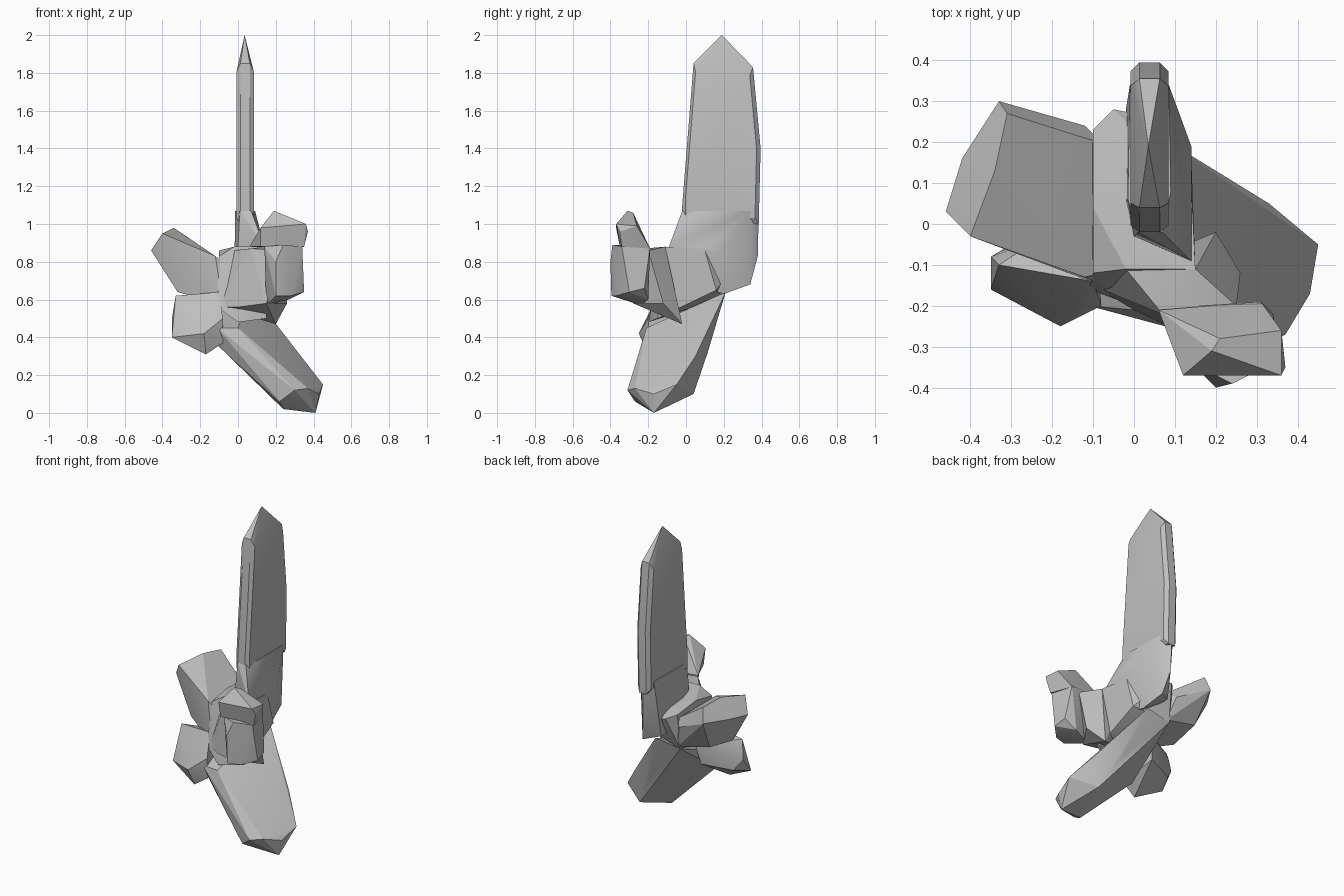
import bpy
import bmesh
from mathutils import Vector

# Remove only the default cube
default_cube = bpy.data.objects.get("Cube")
if default_cube is not None:
    bpy.data.objects.remove(default_cube, do_unlink=True)

# Single stone material
stone_colour = (.52, .52, .52, 1)
stone = bpy.data.materials.new("grey stone")
stone.use_nodes = True
stone.diffuse_color = stone_colour
shader = next(node for node in stone.node_tree.nodes if node.type == "BSDF_PRINCIPLED")
shader.inputs["Base Color"].default_value = stone_colour


def chunk(name, corners):
    """Make one faceted convex crystal piece from its corner points."""
    bm = bmesh.new()
    for corner in corners:
        bm.verts.new(corner)
    hull = bmesh.ops.convex_hull(bm, input=bm.verts[:], use_existing_faces=False)
    unused = {item for item in hull["geom_interior"] + hull["geom_unused"]
              if isinstance(item, bmesh.types.BMVert)}
    bmesh.ops.delete(bm, geom=list(unused), context="VERTS")
    bmesh.ops.dissolve_limit(bm, angle_limit=.03, verts=bm.verts[:], edges=bm.edges[:])
    bmesh.ops.recalc_face_normals(bm, faces=bm.faces[:])
    mesh = bpy.data.meshes.new(name)
    bm.to_mesh(mesh)
    bm.free()
    mesh.materials.append(stone)
    piece = bpy.data.objects.new(name, mesh)
    bpy.context.collection.objects.link(piece)
    bpy.ops.object.select_all(action="DESELECT")
    piece.select_set(True)
    bpy.context.view_layer.objects.active = piece
    bpy.ops.object.shade_smooth_by_angle(angle=.4)
    return piece


def double_edged(outline, centre_x, rim_half, face_half, shrink):
    """Corners of an upright slab with a narrow rim and two raised flat faces."""
    middle = sum((Vector(point) for point in outline), Vector((0, 0))) / len(outline)
    corners = []
    for side in (-1, 1):
        for point in outline:
            inner = Vector(point).lerp(middle, shrink)
            corners.append((centre_x + side * rim_half, *point))
            corners.append((centre_x + side * face_half, *inner))
    return corners


# Tall blade standing on the core, with a single sharp tip
blade_outline = [(-.02, 1), (-.02, 1.1), (-.005, 1.35), (.04, 1.85), (.355, 1.83),
                 (.395, 1.4), (.385, 1)]
blade_tip = (.035, .19, 2)
chunk("tall_blade", double_edged(blade_outline, .038, .025, .046, .09) + [blade_tip])

# Flared root under the blade
chunk("blade_root", [
    (.01, -.02, 1.07), (.07, -.02, 1.07), (-.015, .06, 1.07), (.09, .08, 1.07),
    (.085, .34, 1.07), (-.01, .34, 1.07), (.035, .385, 1.07),
    (.14, .19, .85), (.14, .12, .88), (.14, -.09, .88), (0, -.03, .89),
    (.04, .38, .83), (.07, .34, .68), (.1, .2, .63), (-.02, .28, .7),
    (-.02, .05, .7), (.1, -.05, .7)])

# Central core joining all the crystals
chunk("core", [
    (-.1, -.12, .83), (-.02, -.11, .88), (.15, -.11, .88), (.14, .1, .86),
    (-.1, .04, .86), (-.1, .23, .84), (-.05, .28, .82), (0, .27, .8),
    (.14, .16, .65), (-.1, .2, .61), (-.11, -.16, .56), (.15, -.15, .5),
    (0, -.2, .48)])

# Wide slab leaning up to the model's right
chunk("right_slab", [
    (-.46, .03, .86), (-.42, .16, .87), (-.33, .3, .87), (-.40, -.03, .95),
    (-.31, .27, .96), (-.34, .13, .98), (-.12, .24, .77), (-.08, .2, .8),
    (-.12, .21, .83), (-.12, -.13, .83), (-.08, -.12, .8), (-.08, -.15, .57),
    (-.32, -.02, .64), (-.3, .19, .67), (-.08, .2, .62)])

# Short stub pointing down to the model's right
chunk("lower_right_stub", [
    (-.32, -.07, .57), (-.35, -.08, .5), (-.35, -.16, .4), (-.33, -.1, .62),
    (-.18, -.25, .42), (-.17, -.2, .31), (-.08, -.19, .37), (-.08, -.2, .5),
    (-.1, -.14, .64), (-.1, .05, .58), (-.12, .02, .45), (-.3, -.05, .43)])

# Arm reaching forward from the core
chunk("front_arm", [
    (-.02, -.11, .86), (.15, -.11, .88), (.02, -.2, .8), (.07, -.22, .87),
    (.25, -.2, .86), (.15, -.28, .58), (0, -.21, .56), (.26, -.12, .58),
    (.2, -.02, .47), (-.1, -.15, .56)])
chunk("front_block", [
    (.15, -.2, .87), (.14, -.34, .88), (.24, -.39, .89), (.34, -.34, .88),
    (.31, -.19, .88), (.35, -.3, .64), (.28, -.37, .62), (.2, -.4, .8),
    (.2, -.395, .62), (.15, -.24, .57), (.27, -.2, .6), (.34, -.22, .66)])
chunk("front_block_cap", [
    (.06, -.21, .88), (.12, -.37, .98), (.19, -.31, 1.07), (.21, -.28, 1.06),
    (.36, -.37, 1), (.37, -.35, .96), (.36, -.26, .99), (.35, -.34, .88),
    (.31, -.19, .87), (.12, -.35, .88)])

# Thick leg running down to the ground on the model's left
chunk("long_leg", [
    (.45, -.05, .15), (.43, -.17, .1), (.37, -.27, .13), (.41, -.17, 0),
    (.24, -.2, .02), (.22, -.27, .06), (.3, -.31, .12), (.3, .04, .1),
    (-.11, -.2, .45), (-.11, -.15, .36), (0, -.21, .45), (.2, .1, .46),
    (.33, .05, .3), (.18, .115, .32), (.07, .21, .64), (-.1, .2, .61)])
